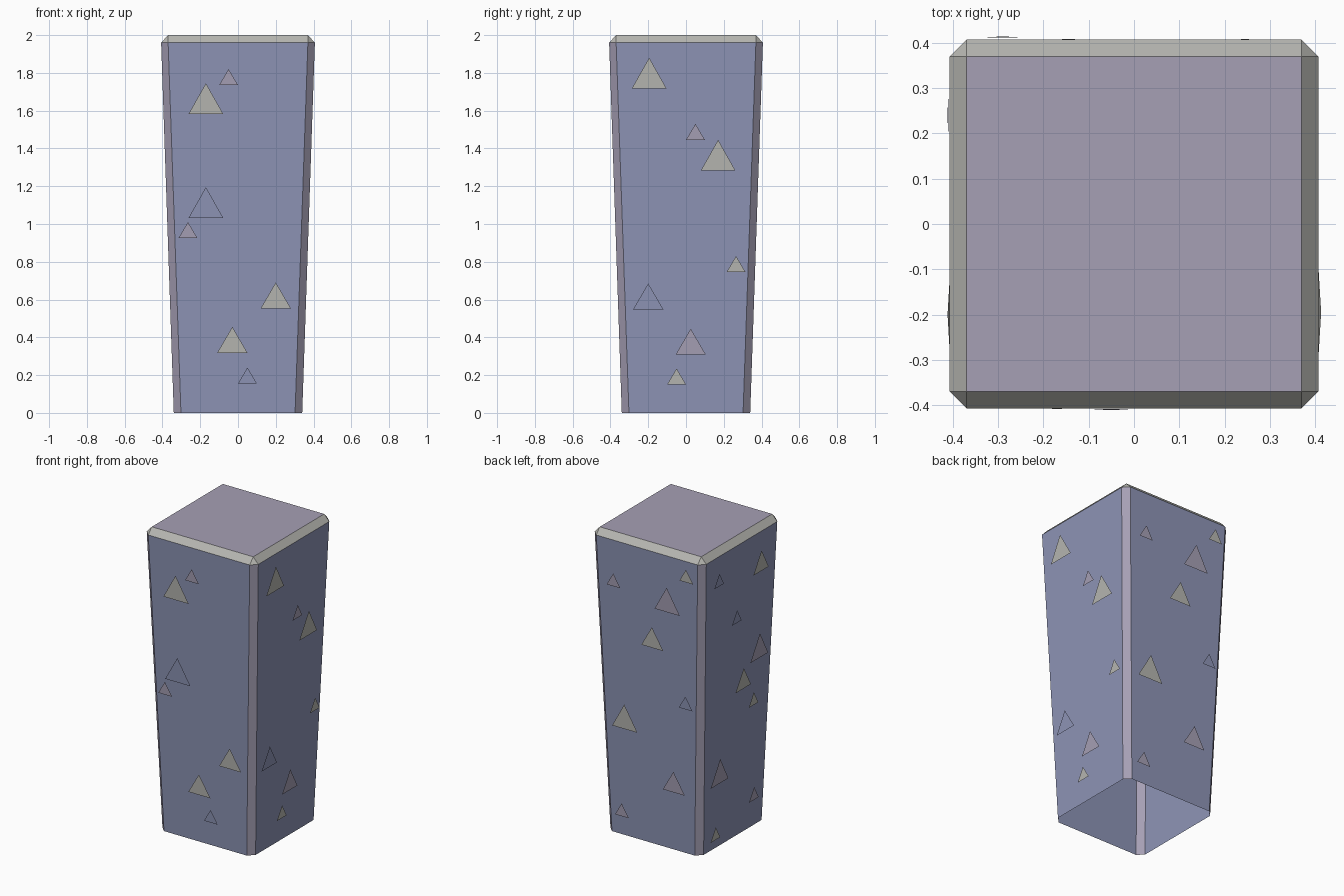
import bpy, bmesh
from mathutils import Matrix
from math import radians

if "Cube" in bpy.data.objects:
    bpy.data.objects.remove(bpy.data.objects["Cube"])


def material(name, rgb):
    m = bpy.data.materials.new(name)
    m.diffuse_color = (*rgb, 1)
    m.use_nodes = True
    m.node_tree.nodes["Principled BSDF"].inputs["Base Color"].default_value = m.diffuse_color
    return m


BLUE = material("blue_stone", (0.27, 0.30, 0.47))
MAUVE = material("mauve_stone", (0.38, 0.35, 0.46))
GREY = material("grey_stone", (0.47, 0.47, 0.44))
MATS = [BLUE, MAUVE, GREY]

HB, HT, ZT = 0.34, 0.407, 1.96      # half width at the bottom / shoulder, shoulder height


def finish(bm, name):
    mesh = bpy.data.meshes.new(name)
    bm.to_mesh(mesh)
    bm.free()
    for m in MATS:
        mesh.materials.append(m)
    ob = bpy.data.objects.new(name, mesh)
    bpy.context.collection.objects.link(ob)
    return ob


# Pillar: tapered shaft, chamfered edges, open underneath
bm = bmesh.new()


def ring(h, f, z):
    pts = [(-f, -h), (f, -h), (h, -f), (h, f), (f, h), (-f, h), (-h, f), (-h, -f)]
    return [bm.verts.new((x, y, z)) for x, y in pts]


low, high = ring(HB, 0.302, 0), ring(HT, 0.37, ZT)
cap = [bm.verts.new((x * 0.37, y * 0.37, 2)) for x, y in [(-1, -1), (1, -1), (1, 1), (-1, 1)]]


def face(verts, mat):
    bm.faces.new(verts).material_index = mat


for i in range(8):
    j = (i + 1) % 8
    face((low[i], low[j], high[j], high[i]), i % 2)
for k in range(4):
    n = (k + 1) % 4
    face((high[2 * k], high[2 * k + 1], cap[n], cap[k]), 2)
    face((high[2 * k + 1], high[(2 * k + 2) % 8], cap[n]), 2)
face(cap, 1)
finish(bm, "pillar")

# Triangular flecks: (sideways position, apex height, size, colour) per side
SIZES = {"S": (0.05, 0.085), "M": (0.08, 0.137), "L": (0.092, 0.163)}
SIDES = {
    "front": (0, [(-0.05, 1.82, "S", 1), (-0.17, 1.745, "L", 2), (-0.17, 1.195, "L", 0),
                  (-0.265, 1.01, "S", 1), (0.2, 0.69, "M", 2), (-0.03, 0.455, "M", 2),
                  (0.05, 0.24, "S", 0)]),
    "right": (90, [(-0.195, 1.88, "L", 2), (0.05, 1.53, "S", 1), (0.17, 1.445, "L", 2),
                   (0.265, 0.83, "S", 2), (-0.2, 0.685, "M", 0), (0.025, 0.445, "M", 1),
                   (-0.05, 0.235, "S", 2)]),
    "back": (180, [(-0.245, 1.74, "S", 1), (0.29, 1.91, "S", 2), (0.145, 1.75, "L", 1),
                   (0.03, 1.455, "M", 2), (0.265, 1.055, "S", 0), (-0.185, 0.88, "L", 2),
                   (0.165, 0.525, "M", 1), (-0.22, 0.21, "S", 1)]),
    "left": (270, [(0.2, 1.835, "M", 2), (-0.24, 1.85, "S", 0), (-0.04, 1.53, "S", 0),
                   (0.21, 1.28, "L", 1), (0.05, 1.11, "M", 2), (0.165, 0.905, "S", 2),
                   (-0.17, 0.59, "L", 1), (0.2, 0.26, "S", 1), (-0.195, 0.145, "S", 2)]),
}
for side, (angle, flecks) in SIDES.items():
    bm = bmesh.new()
    for u, top, size, mat in flecks:
        w, h = SIZES[size]
        pts = [(u - w, top - h), (u + w, top - h), (u, top)]
        face([bm.verts.new((x, -(HB + (HT - HB) * z / ZT) - 0.009, z)) for x, z in pts], mat)
    bm.transform(Matrix.Rotation(radians(angle), 4, "Z"))
    finish(bm, side + "_flecks")
